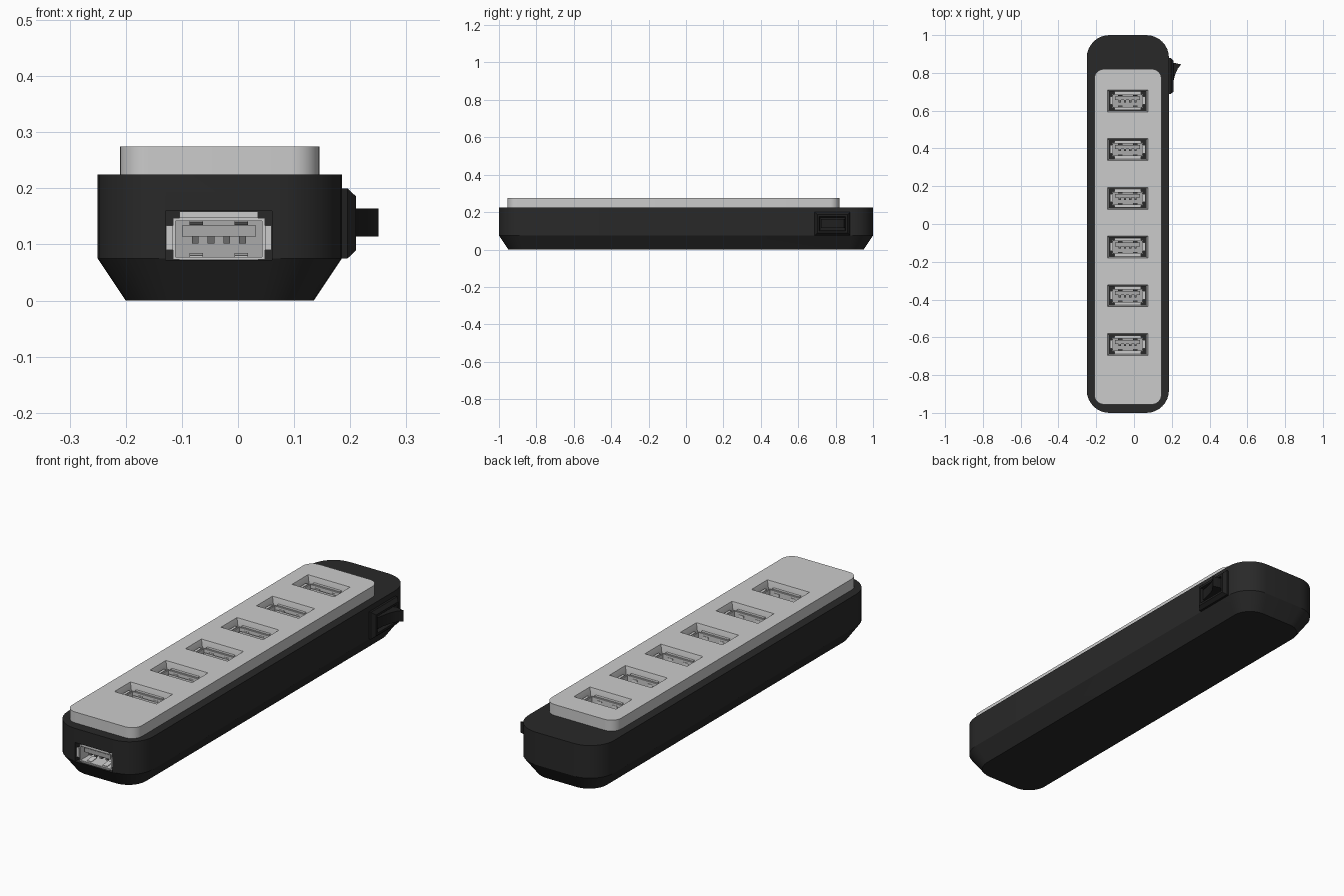
import bpy, bmesh
from math import pi, sin, cos
from mathutils import Vector

if "Cube" in bpy.data.objects:
    bpy.data.objects.remove(bpy.data.objects["Cube"])

CX = -0.0325          # body centre line
PORT_X = -0.034       # port centre line


def material(name, v):
    m = bpy.data.materials.new(name)
    m.diffuse_color = (v, v, v, 1)
    m.use_nodes = True
    m.node_tree.nodes["Principled BSDF"].inputs["Base Color"].default_value = m.diffuse_color
    return m


BLACK = material("black_plastic", 0.022)
SWITCH = material("switch_plastic", 0.014)
METAL = material("port_metal", 0.55)
TONGUE = material("port_tongue", 0.40)
CONTACT = material("port_contact", 0.15)


def add_object(name, bm, mats=()):
    bmesh.ops.recalc_face_normals(bm, faces=bm.faces)
    me = bpy.data.meshes.new(name)
    bm.to_mesh(me)
    bm.free()
    for m in mats:
        me.materials.append(m)
    ob = bpy.data.objects.new(name, me)
    bpy.context.collection.objects.link(ob)
    return ob


def loft(bm, rings, mat=0):
    """Skin a closed solid through rings of equal point count."""
    rows = [[bm.verts.new(p) for p in r] for r in rings]
    n = len(rows[0])
    faces = [bm.faces.new(rows[0][::-1]), bm.faces.new(rows[-1])]
    for a, b in zip(rows, rows[1:]):
        faces += [bm.faces.new((a[i], a[(i + 1) % n], b[(i + 1) % n], b[i])) for i in range(n)]
    for f in faces:
        f.material_index = mat


def round_rect(x0, x1, y0, y1, r, z, seg=8):
    pts = []
    corners = ((x1 - r, y1 - r), (x0 + r, y1 - r), (x0 + r, y0 + r), (x1 - r, y0 + r))
    for k, (cx, cy) in enumerate(corners):
        for i in range(seg + 1):
            a = pi / 2 * (k + i / seg)
            pts.append((cx + r * cos(a), cy + r * sin(a), z))
    return pts


def rect(cx, cy, hx, hy, z):
    return [(cx - hx, cy - hy, z), (cx + hx, cy - hy, z), (cx + hx, cy + hy, z), (cx - hx, cy + hy, z)]


def rect_xz(y, x0, x1, z0, z1):
    return [(x0, y, z0), (x1, y, z0), (x1, y, z1), (x0, y, z1)]


def box(bm, x0, x1, y0, y1, z0, z1, mat=0):
    loft(bm, [rect_xz(y0, x0, x1, z0, z1), rect_xz(y1, x0, x1, z0, z1)], mat)


def cut(ob, cutter):
    mod = ob.modifiers.new("openings", 'BOOLEAN')
    mod.operation = 'DIFFERENCE'
    mod.solver = 'EXACT'
    mod.object = cutter
    activate(ob)
    bpy.ops.object.modifier_apply(modifier=mod.name)


def activate(ob):
    bpy.ops.object.select_all(action='DESELECT')
    ob.select_set(True)
    bpy.context.view_layer.objects.active = ob


# Body: rounded bar with a chamfered underside
bm = bmesh.new()
loft(bm, [round_rect(-0.20, 0.135, -0.95, 0.95, 0.09, 0),
          round_rect(-0.25, 0.185, -1, 1, 0.12, 0.075),
          round_rect(-0.25, 0.185, -1, 1, 0.12, 0.225)])
body = add_object("body", bm, [BLACK])

# Top plate
bm = bmesh.new()
loft(bm, [round_rect(-0.21, 0.145, -0.955, 0.82, 0.05, z) for z in (0.222, 0.275)])
plate = add_object("top_plate", bm)

# Cutter: six tapered top openings and one front opening
port_ys = [0.652 - 0.258 * i for i in range(6)]
bm = bmesh.new()
for y in port_ys:
    loft(bm, [rect(PORT_X, y, 0.097, 0.050, 0.08),
              rect(PORT_X, y, 0.097, 0.050, 0.245),
              rect(PORT_X, y, 0.107, 0.058, 0.275),
              rect(PORT_X, y, 0.107, 0.058, 0.30)])
box(bm, PORT_X - 0.095, PORT_X + 0.095, -1.05, -0.81, 0.072, 0.16)
cutter = add_object("port_cutter", bm)
cutter.hide_render = True
for ob in (body, plate):
    cut(ob, cutter)
    activate(ob)
    bpy.ops.object.shade_smooth_by_angle()
bpy.data.objects.remove(cutter)

# Socket: mouth at local y = 0 facing -y
bm = bmesh.new()
W, H, T, D = 0.082, 0.037, 0.005, 0.16
for s in (-1, 1):
    # shell walls
    box(bm, *sorted((s * W, s * (W - T))), 0, D, -H, H)
    box(bm, -W, W, 0, D, *sorted((s * H, s * (H - T))))
    # flared lips on the sides, top and bottom
    a, b = sorted((s * W, s * (W + 0.012)))
    inner = sorted((s * W, s * (W + 0.003)))
    loft(bm, [rect_xz(-0.004, a, b, -0.020, 0.024), rect_xz(0.014, *inner, -0.020, 0.024)])
    a, b = sorted((s * H, s * (H + 0.012)))
    inner = sorted((s * H, s * (H + 0.003)))
    loft(bm, [rect_xz(-0.004, -0.07, 0.07, a, b), rect_xz(0.014, -0.07, 0.07, *inner)])
    # spring tabs inside the shell
    for z in (-1, 1):
        zo = sorted((z * (H - T), z * (H - T - 0.002)))
        zi = sorted((z * (H - T - 0.004), z * (H - T - 0.007)))
        loft(bm, [rect_xz(0.01, s * 0.04 - 0.012, s * 0.04 + 0.012, *zo),
                  rect_xz(0.05, s * 0.04 - 0.012, s * 0.04 + 0.012, *zi)])
# back wall, tongue and contacts
box(bm, -W, W, D - 0.03, D, -H, H, 1)
box(bm, -0.066, 0.066, 0.012, D - 0.02, 0.004, 0.024, 1)
for i in range(4):
    x = -0.042 + 0.028 * i
    box(bm, x - 0.006, x + 0.006, 0.018, D - 0.02, -0.008, 0.005, 2)
front = add_object("front_socket", bm, [METAL, TONGUE, CONTACT])
front.location = (PORT_X, -0.985, 0.110)

# Top sockets share the mesh, turned to face up
for i, y in enumerate(port_ys):
    ob = bpy.data.objects.new(f"top_socket_{i + 1}", front.data)
    bpy.context.collection.objects.link(ob)
    ob.location = (PORT_X, y, 0.248)
    ob.rotation_euler = (-pi / 2, 0, 0)


# Switch bezel: tapered frame with a hollow centre
def side_rect(x, inset):
    y0, y1, z0, z1 = 0.688 + inset, 0.878 - inset, 0.075 + inset, 0.20 - inset
    return [(x, y0, z0), (x, y1, z0), (x, y1, z1), (x, y0, z1)]


bm = bmesh.new()
loft(bm, [side_rect(0.175, 0), side_rect(0.195, 0), side_rect(0.21, 0.014),
          side_rect(0.21, 0.024), side_rect(0.192, 0.028)])
add_object("switch_bezel", bm, [SWITCH])

# Switch rocker: curved profile extruded vertically
profile = [(0.185, 0.722), (0.203, 0.722), (0.210, 0.76), (0.219, 0.795), (0.232, 0.823),
           (0.25, 0.845), (0.212, 0.853), (0.185, 0.853)]
bm = bmesh.new()
loft(bm, [[(x, y, z) for x, y in profile] for z in (0.114, 0.164)])
rocker = add_object("switch_rocker", bm, [SWITCH])
activate(rocker)
bpy.ops.object.shade_smooth_by_angle()
